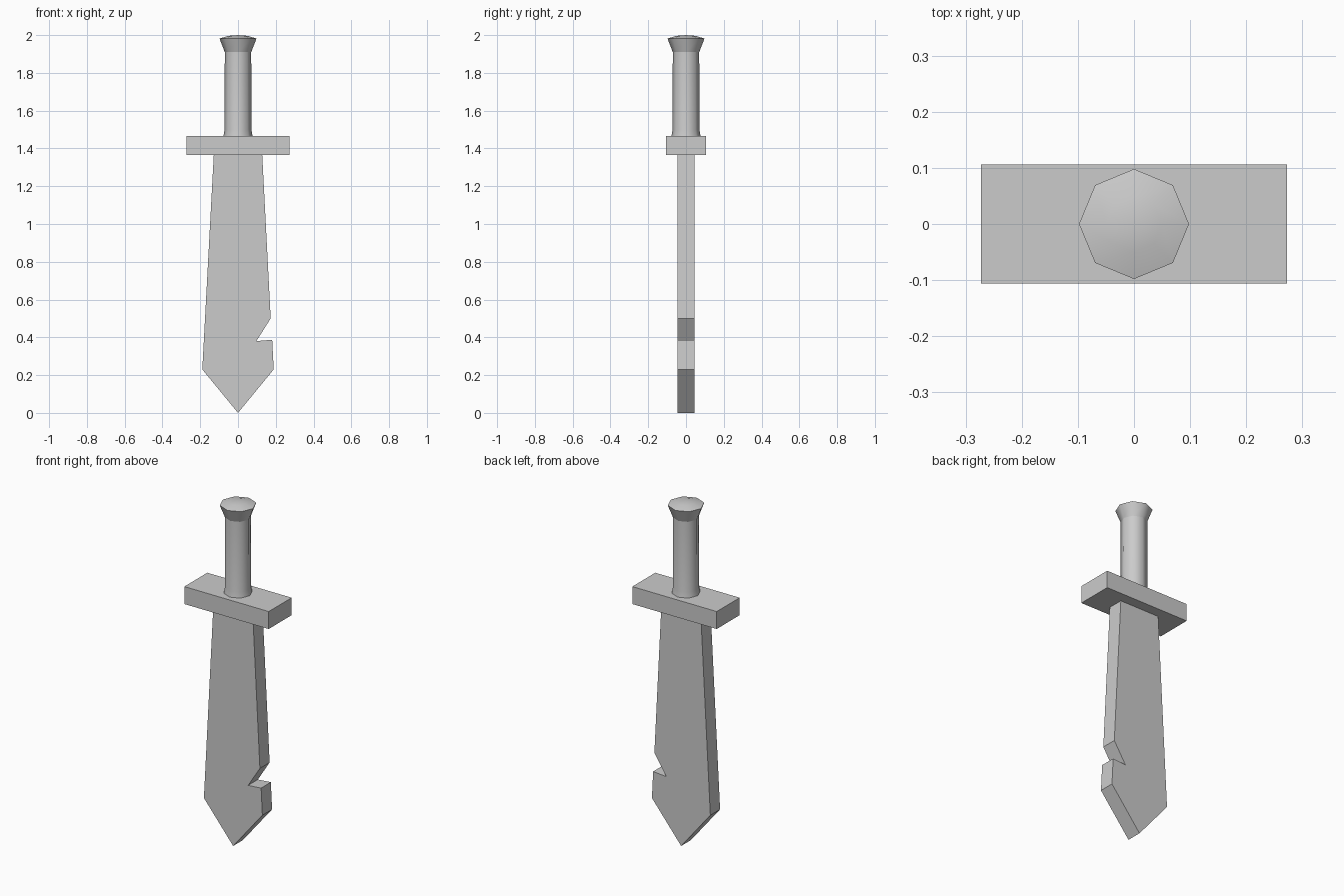
import bpy, bmesh
from math import cos, sin, pi

if "Cube" in bpy.data.objects:
    bpy.data.objects.remove(bpy.data.objects["Cube"])


def finish(bm, name):
    bmesh.ops.recalc_face_normals(bm, faces=bm.faces)
    mesh = bpy.data.meshes.new(name)
    bm.to_mesh(mesh)
    bm.free()
    obj = bpy.data.objects.new(name, mesh)
    bpy.context.collection.objects.link(obj)
    return obj


def plate(name, outline, half_depth):
    """Extrude an XZ outline symmetrically along y."""
    bm = bmesh.new()
    face = bm.faces.new([bm.verts.new((x, -half_depth, z)) for x, z in outline])
    ext = bmesh.ops.extrude_face_region(bm, geom=[face])
    verts = [g for g in ext["geom"] if isinstance(g, bmesh.types.BMVert)]
    bmesh.ops.translate(bm, verts=verts, vec=(0, 2 * half_depth, 0))
    return finish(bm, name)


def lathe(name, profile, sharp_rings, top, sides=8):
    """Stack rings of (radius, z), closed by a bottom cap and a top point."""
    bm = bmesh.new()
    rings = [[bm.verts.new((r * cos(2 * pi * i / sides), r * sin(2 * pi * i / sides), z))
              for i in range(sides)] for r, z in profile]
    tip = bm.verts.new((0, 0, top))
    bm.faces.new(rings[0])
    for i in range(sides):
        j = (i + 1) % sides
        for low, high in zip(rings, rings[1:]):
            bm.faces.new((low[i], low[j], high[j], high[i]))
        bm.faces.new((rings[-1][i], rings[-1][j], tip))
    for f in bm.faces:
        f.smooth = True
    for k in sharp_rings:
        for i in range(sides):
            bm.edges.get((rings[k][i], rings[k][(i + 1) % sides])).smooth = False
    return finish(bm, name)


# Notched blade, point down
plate("blade", [(-0.128, 1.37), (0.128, 1.37), (0.173, 0.50), (0.097, 0.38),
                (0.181, 0.387), (0.189, 0.23), (0, 0), (-0.189, 0.23)], 0.045)

# Cross guard
plate("guard", [(-0.273, 1.365), (0.273, 1.365), (0.273, 1.467), (-0.273, 1.467)], 0.106)

# Octagonal grip with flared, domed pommel
lathe("grip", [(0.078, 1.46), (0.071, 1.50), (0.070, 1.91), (0.098, 1.982), (0.05, 1.996)],
      sharp_rings=(0, 2, 3), top=2.0)
